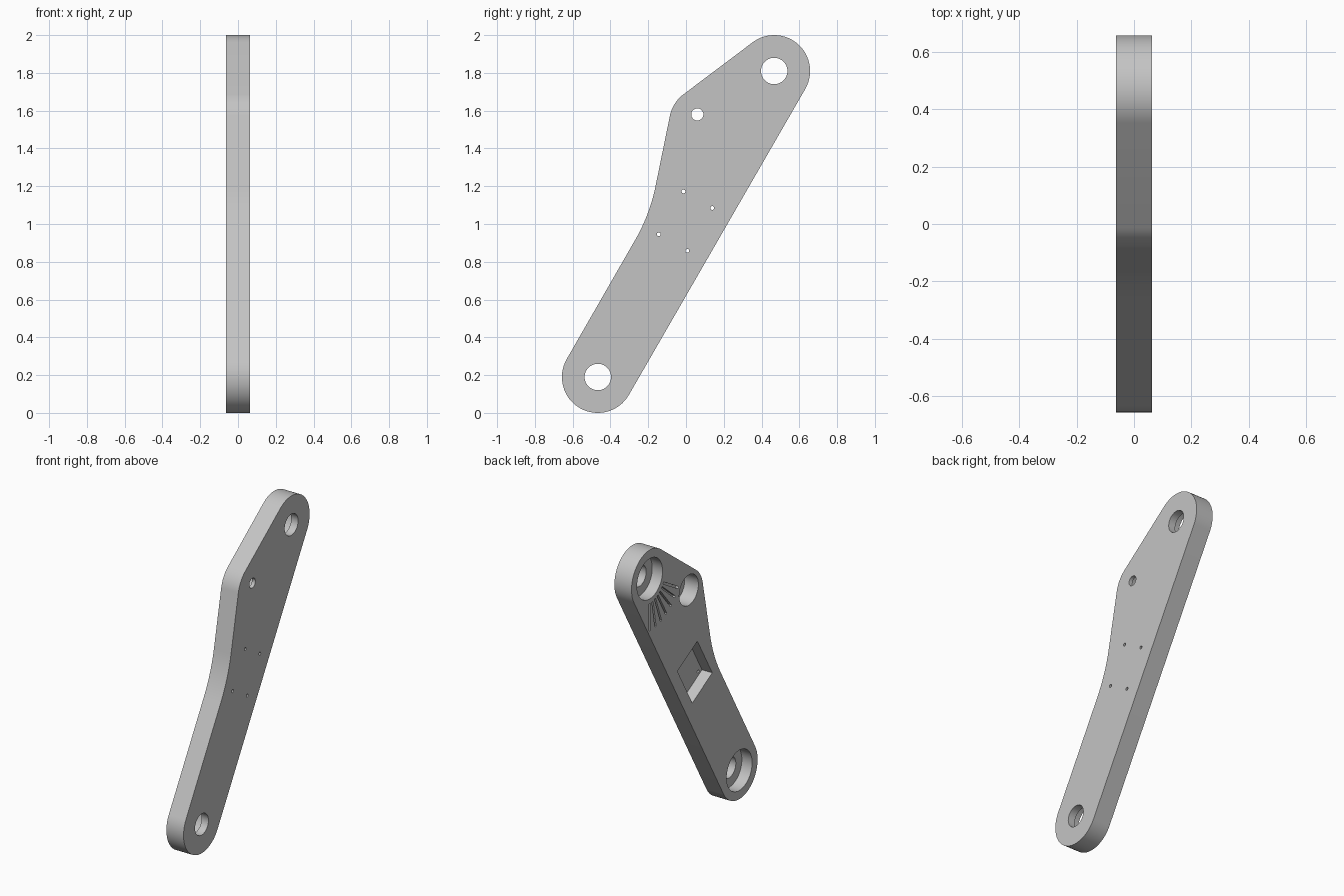
import bpy
import bmesh
from math import sin, cos, tan, radians, pi
from mathutils import Vector

if "Cube" in bpy.data.objects:
    bpy.data.objects.remove(bpy.data.objects["Cube"])

HALF = 0.0625                      # half the plate thickness
END_R = 0.19
TOP, BOTTOM = Vector((0.467, 1.81)), Vector((-0.467, 0.19))
PIVOT = Vector((0.06, 1.58))       # small bolt hole
ARM = radians(60)                  # slope of the arm


def polar(center, radius, angle):
    return center + radius * Vector((cos(angle), sin(angle)))


def arc(center, radius, start, end, steps=32):
    return [polar(center, radius, start + (end - start) * i / steps) for i in range(steps + 1)]


def circle(center, radius, steps=48):
    return arc(center, radius, 0, 2 * pi, steps)[:-1]


def fillet(before, corner, after, radius, steps=16):
    """Round a corner of the outline with a tangent arc."""
    a, b = (before - corner).normalized(), (after - corner).normalized()
    half = a.angle(b) / 2
    center = corner + (a + b).normalized() * radius / sin(half)
    p = corner + a * radius / tan(half) - center
    q = corner + b * radius / tan(half) - center
    total = pi - 2 * half
    return [center + (p * sin(total * (1 - i / steps)) + q * sin(total * i / steps)) / sin(total)
            for i in range(steps + 1)]


def bar(center, length, width, angle):
    along = Vector((cos(angle), sin(angle))) * length / 2
    side = Vector((-sin(angle), cos(angle))) * width / 2
    return [center - along - side, center + along - side,
            center + along + side, center - along + side]


def prisms(name, parts):
    """Extrude each (outline, x0, x1) along x into one object."""
    bm = bmesh.new()
    for outline, x0, x1 in parts:
        face = bm.faces.new([bm.verts.new((x0, p.x, p.y)) for p in outline])
        new = bmesh.ops.extrude_face_region(bm, geom=[face])["geom"]
        bmesh.ops.translate(bm, vec=(x1 - x0, 0, 0),
                            verts=[g for g in new if isinstance(g, bmesh.types.BMVert)])
    bmesh.ops.recalc_face_normals(bm, faces=bm.faces)
    mesh = bpy.data.meshes.new(name)
    bm.to_mesh(mesh)
    bm.free()
    obj = bpy.data.objects.new(name, mesh)
    bpy.context.collection.objects.link(obj)
    return obj


def cut(target, cutter):
    cutter.hide_render = True
    mod = target.modifiers.new(cutter.name, "BOOLEAN")
    mod.operation, mod.solver, mod.object = "DIFFERENCE", "EXACT", cutter
    bpy.context.view_layer.objects.active = target
    bpy.ops.object.modifier_apply(modifier=mod.name)
    bpy.data.objects.remove(cutter)


# Plate outline: rounded ends, a shoulder and a gentle inner bend
shoulder, bend = Vector((-0.071, 1.643)), Vector((-0.192, 1.05))
slope = radians(127)
top_left, low_left = polar(TOP, END_R, slope), polar(BOTTOM, END_R, ARM + pi / 2)
outline = arc(TOP, END_R, ARM - pi / 2, slope)
outline += fillet(top_left, shoulder, bend, 0.19)
outline += fillet(shoulder, bend, low_left, 0.95)
outline += arc(BOTTOM, END_R, ARM + pi / 2, ARM + 1.5 * pi)
plate = prisms("link_plate", [(outline, -HALF, HALF)])

# Recesses on the right face: bearing seats, bolt seat, square pocket, angle marks
face_x = -HALF - 0.05
pocket_center = Vector((-0.003, 1.015))
seats = [(circle(c, 0.133, 64), face_x, -HALF + 0.075) for c in (TOP, BOTTOM)]
seats.append((circle(PIVOT, 0.1), face_x, -HALF + 0.1))
seats.append((bar(pocket_center, 0.31, 0.24, ARM), face_x, -HALF + 0.075))
for step in range(-3, 4):
    angle = ARM + pi + radians(10 * step)
    seats.append((bar(polar(TOP, 0.254, angle), 0.18, 0.013, angle), face_x, -HALF + 0.02))
cut(plate, prisms("recess_cutter", seats))

# Holes through the whole plate
holes = [(circle(c, 0.07), -0.2, 0.2) for c in (TOP, BOTTOM)]
holes.append((circle(PIVOT, 0.032, 32), -0.2, 0.2))
for screw in bar(pocket_center, 0.262, 0.175, ARM):
    holes.append((circle(screw, 0.01, 16), -0.2, 0.2))
cut(plate, prisms("hole_cutter", holes))

# One plain grey finish
grey = bpy.data.materials.new("plain_grey")
grey.use_nodes = True
colour = (0.55, 0.55, 0.55, 1)
grey.diffuse_color = colour
grey.node_tree.nodes["Principled BSDF"].inputs["Base Color"].default_value = colour
plate.data.materials.clear()
plate.data.materials.append(grey)

bpy.ops.object.select_all(action="DESELECT")
plate.select_set(True)
bpy.context.view_layer.objects.active = plate
bpy.ops.object.shade_smooth_by_angle(angle=radians(30))
